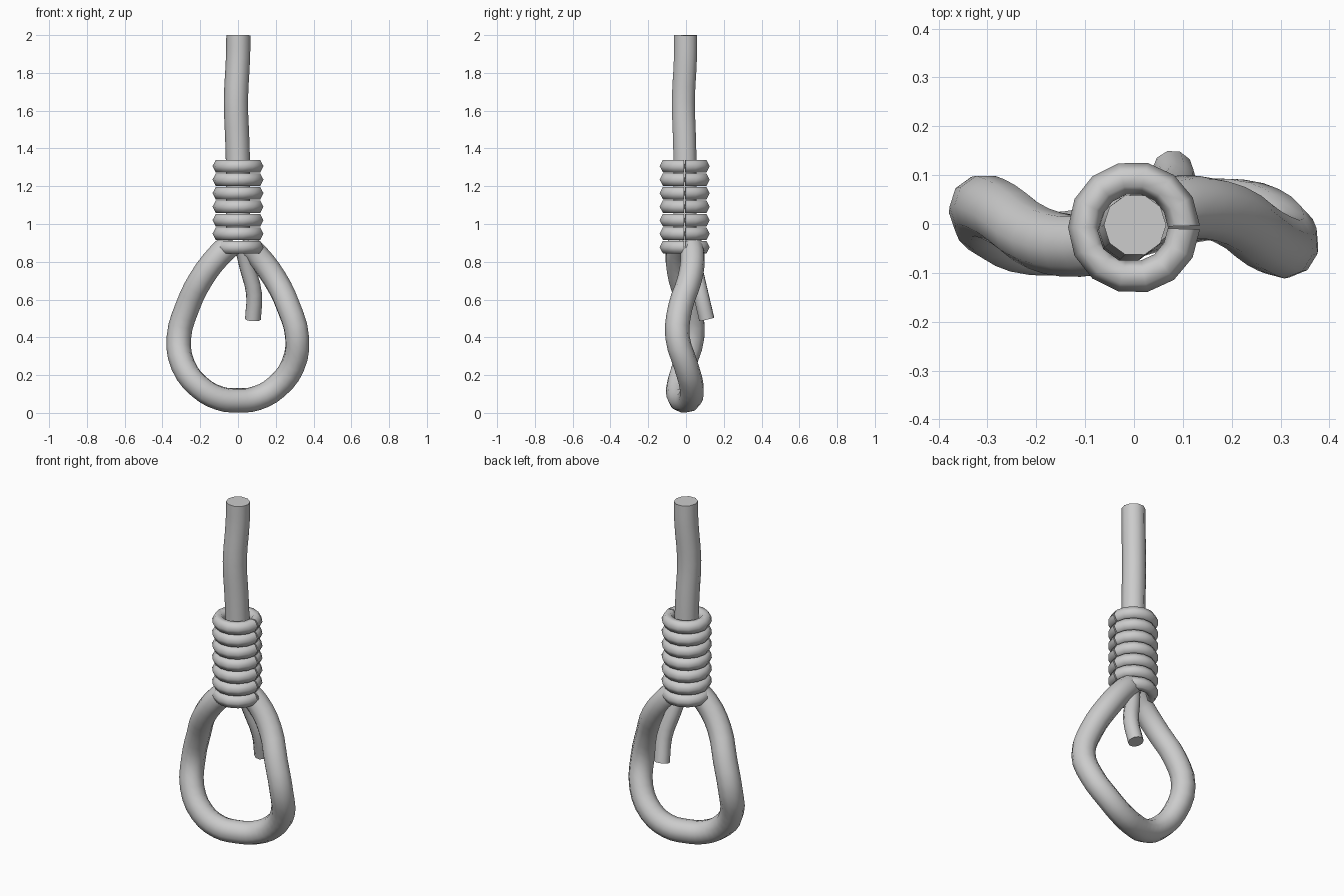
import bpy, bmesh, math
from mathutils import Vector, Matrix

if "Cube" in bpy.data.objects:
    bpy.data.objects.remove(bpy.data.objects["Cube"])

GREY = (0.6, 0.6, 0.6, 1)
mat = bpy.data.materials.new("rope grey")
mat.use_nodes = True
mat.diffuse_color = GREY
mat.node_tree.nodes["Principled BSDF"].inputs["Base Color"].default_value = GREY


def finish(obj, angle):
    """Smooth the surface but keep cut ends sharp."""
    bpy.ops.object.select_all(action='DESELECT')
    obj.select_set(True)
    bpy.context.view_layer.objects.active = obj
    if obj.type == 'CURVE':
        bpy.ops.object.convert(target='MESH')
        obj = bpy.context.object
    bpy.ops.object.shade_smooth_by_angle(angle=math.radians(angle))


def rope(name, points, radius, steps=3):
    """Sweep a ten-sided strand along a smooth path."""
    curve = bpy.data.curves.new(name, 'CURVE')
    curve.dimensions = '3D'
    curve.bevel_depth = radius
    curve.bevel_resolution = 3
    curve.resolution_u = steps
    curve.use_fill_caps = True
    spline = curve.splines.new('BEZIER')
    spline.bezier_points.add(len(points) - 1)
    for bp, co in zip(spline.bezier_points, points):
        bp.co = co
        bp.handle_left_type = bp.handle_right_type = 'AUTO'
    curve.materials.append(mat)
    obj = bpy.data.objects.new(name, curve)
    bpy.context.collection.objects.link(obj)
    finish(obj, 60)


def coil(name, z):
    """Hexagonal section spun round the rope, with a thin seam on the left."""
    bm = bmesh.new()
    ring = []
    for i in range(6):
        a = i * math.tau / 6
        ring.append(bm.verts.new((0.102 + 0.033 * math.cos(a), 0, 0.037 * math.sin(a))))
    edges = [bm.edges.new((ring[i], ring[(i + 1) % 6])) for i in range(6)]
    bmesh.ops.rotate(bm, verts=ring, cent=(0, 0, 0), matrix=Matrix.Rotation(0.03, 3, 'Z'))
    bmesh.ops.spin(bm, geom=ring + edges, cent=(0, 0, 0), axis=(0, 0, 1),
                   angle=math.tau - 0.06, steps=14)
    bmesh.ops.holes_fill(bm, edges=[e for e in bm.edges if e.is_boundary], sides=6)
    bmesh.ops.recalc_face_normals(bm, faces=bm.faces)
    mesh = bpy.data.meshes.new(name)
    bm.to_mesh(mesh)
    bm.free()
    mesh.materials.append(mat)
    obj = bpy.data.objects.new(name, mesh)
    obj.location = (0, -0.007, z)
    bpy.context.collection.objects.link(obj)
    finish(obj, 75)


# Hanging rope, running down through the coils
rope("upper_rope", [(0, -0.005, 0.93), (0, -0.005, 1.3), (-0.004, -0.008, 1.45),
                    (-0.011, -0.014, 1.65), (0, -0.003, 1.88), (0.002, -0.002, 2)], 0.064)

# Seven wrapped coils
for n in range(7):
    coil(f"coil_{n + 1}", 0.877 + n * 0.0715)

# Loop: the right half is the left half turned half way round
half = [(0.03, 0.02, 0.9), (0.1, 0.035, 0.835), (0.195, 0.02, 0.71), (0.268, -0.03, 0.56),
        (0.313, -0.045, 0.4), (0.29, 0.0, 0.25), (0.205, 0.03, 0.138), (0.1, 0.022, 0.078)]
other = [(-x, -y - 0.01, z) for x, y, z in reversed(half)]
rope("loop", half + [(0, -0.005, 0.066)] + other, 0.065)

# Short loose end behind the loop
rope("loose_end", [(0.02, 0.01, 0.9), (0.05, 0.045, 0.77), (0.085, 0.078, 0.63),
                   (0.079, 0.11, 0.495)], 0.042)
